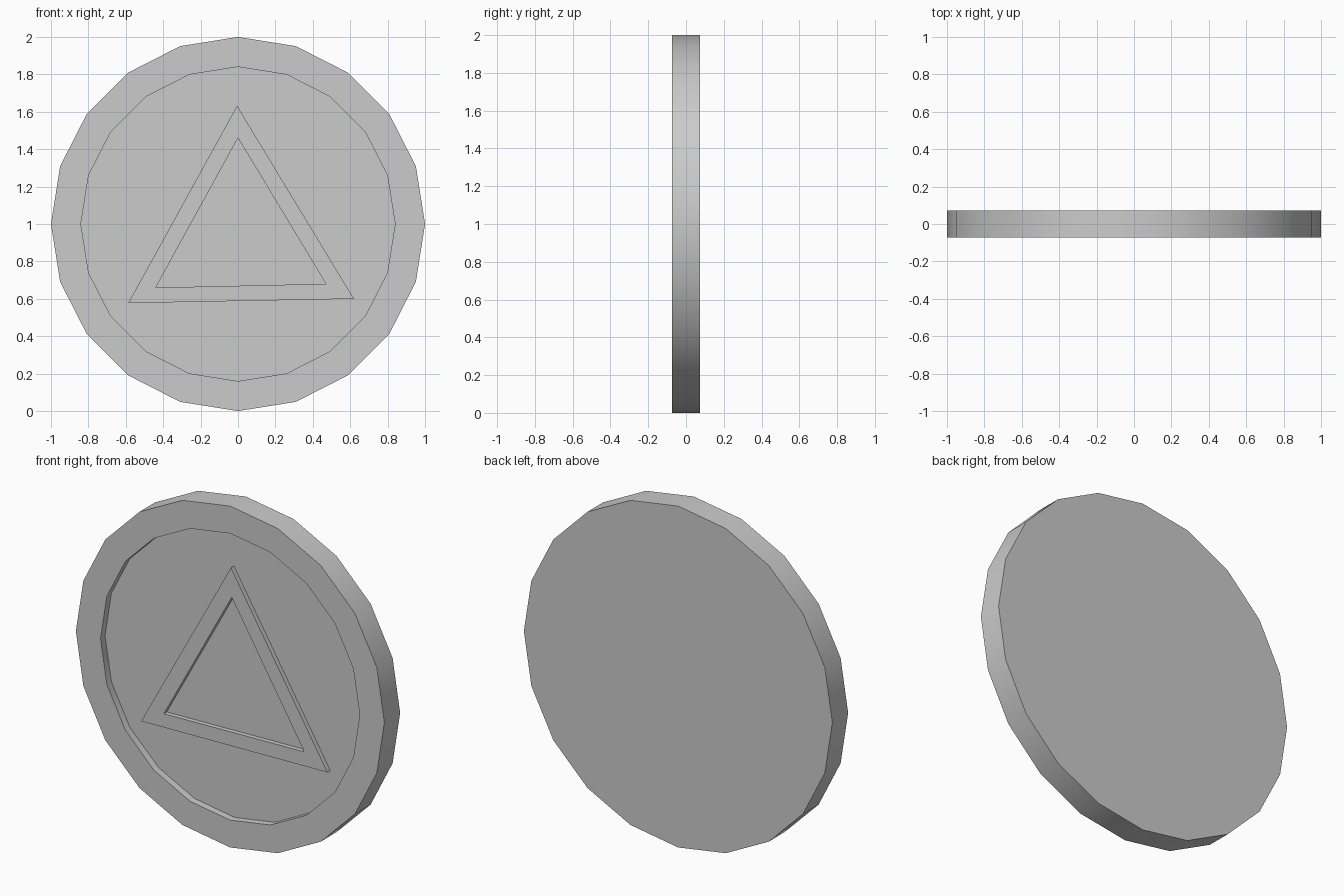
import bpy, bmesh
from math import sin, cos, pi

if "Cube" in bpy.data.objects:
    bpy.data.objects.remove(bpy.data.objects["Cube"])

HALF = 0.073      # half thickness of the disc
FLOOR = -0.031    # y of the recessed face
RELIEF = -0.058   # y of the raised triangle's front
SIDES = 20


def loft(name, rings, cap_start=False, cap_end=False, closed=False):
    """Bridge successive rings of (x, y, z) points into one mesh."""
    bm = bmesh.new()
    loops = [[bm.verts.new(p) for p in ring] for ring in rings]
    n = len(loops[0])
    pairs = list(zip(loops, loops[1:]))
    if closed:
        pairs.append((loops[-1], loops[0]))
    for a, b in pairs:
        for i in range(n):
            j = (i + 1) % n
            bm.faces.new((a[i], a[j], b[j], b[i]))
    if cap_start:
        bm.faces.new(loops[0])
    if cap_end:
        bm.faces.new(loops[-1])
    bmesh.ops.recalc_face_normals(bm, faces=bm.faces)
    mesh = bpy.data.meshes.new(name)
    bm.to_mesh(mesh)
    bm.free()
    obj = bpy.data.objects.new(name, mesh)
    bpy.context.collection.objects.link(obj)
    return obj


def circle(r, y):
    return [(r * sin(2 * pi * i / SIDES), y, 1 + r * cos(2 * pi * i / SIDES))
            for i in range(SIDES)]


# Coin body: back face, outer edge, front rim, recess wall and floor
body = loft("coin_body",
            [circle(1, HALF), circle(1, -HALF), circle(0.84, -HALF), circle(0.84, FLOOR)],
            cap_start=True, cap_end=True)

# Raised triangular frame, slightly sunk into the recess floor
outer = [(-0.005, 1.632), (0.62, 0.60), (-0.587, 0.577)]
inner = [(0.0, 1.46), (0.47, 0.68), (-0.44, 0.66)]


def at(points, y):
    return [(x, y, z) for x, z in points]


back = FLOOR + 0.01
frame = loft("triangle_frame",
             [at(outer, back), at(outer, RELIEF), at(inner, RELIEF), at(inner, back)],
             closed=True)

# Smooth outer edge, sharp corners
for obj in (body, frame):
    bpy.ops.object.select_all(action='DESELECT')
    obj.select_set(True)
    bpy.context.view_layer.objects.active = obj
    bpy.ops.object.shade_smooth_by_angle()
